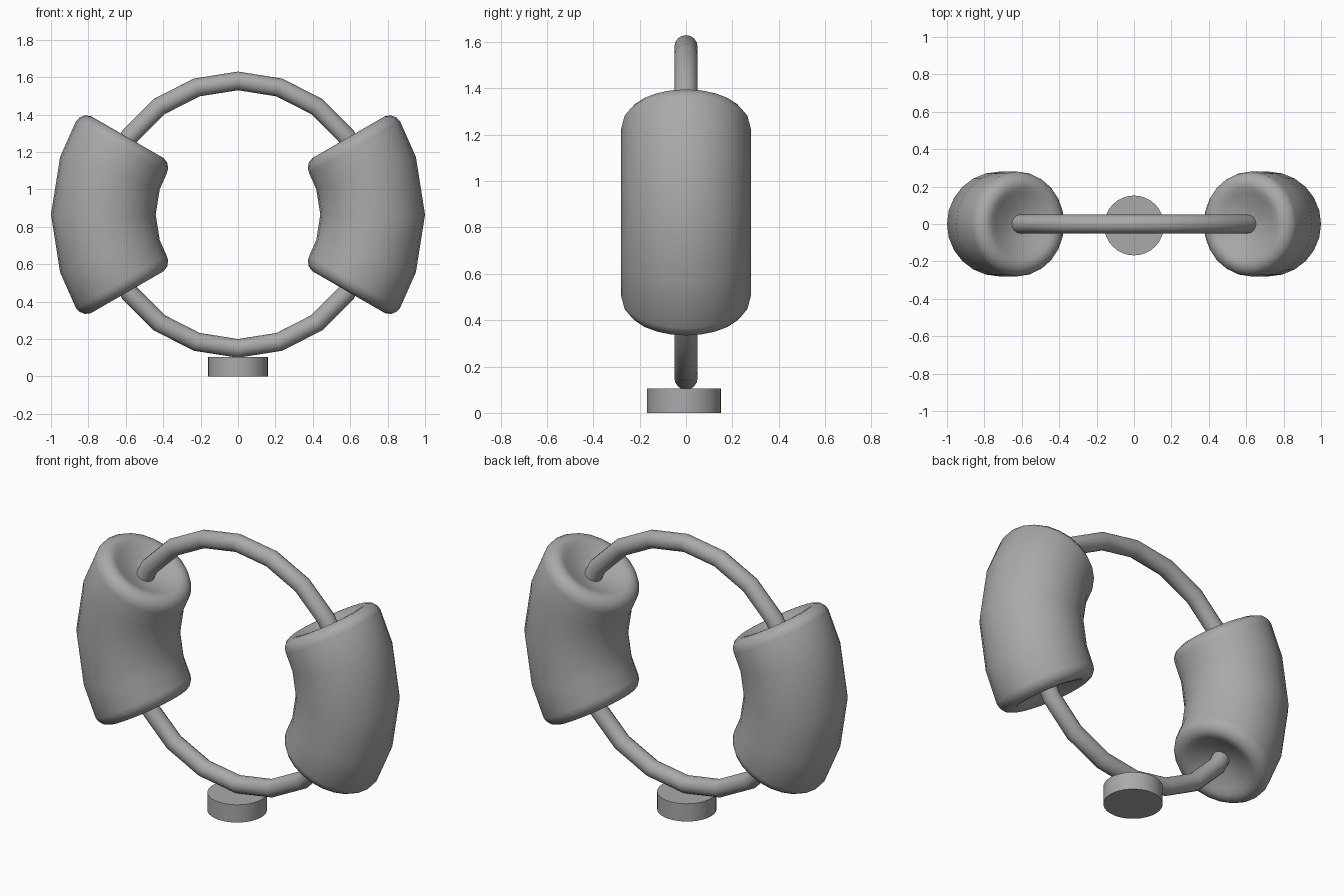
import bpy, bmesh, math
from mathutils import Vector

cube = bpy.data.objects.get("Cube")
if cube:
    bpy.data.objects.remove(cube)

RING_Z, RING_R = 0.865, 0.715

grey = bpy.data.materials.new("plain grey")
grey.use_nodes = True
colour = (0.4, 0.4, 0.4, 1)
grey.diffuse_color = colour
grey.node_tree.nodes["Principled BSDF"].inputs["Base Color"].default_value = colour


def finish(name, bm, angle):
    bmesh.ops.recalc_face_normals(bm, faces=bm.faces)
    mesh = bpy.data.meshes.new(name)
    bm.to_mesh(mesh)
    bm.free()
    mesh.materials.append(grey)
    obj = bpy.data.objects.new(name, mesh)
    bpy.context.collection.objects.link(obj)
    bpy.ops.object.select_all(action='DESELECT')
    obj.select_set(True)
    bpy.context.view_layer.objects.active = obj
    bpy.ops.object.shade_smooth_by_angle(angle=math.radians(angle))
    return obj


def section(bm, major, radius, degrees, slide, sides):
    """Circle of vertices around the ring path, slid along its tangent."""
    a = math.radians(degrees)
    out = Vector((math.cos(a), 0, math.sin(a)))
    along = Vector((-math.sin(a), 0, math.cos(a)))
    centre = Vector((0, 0, RING_Z)) + out * major + along * slide
    if radius == 0:
        return [bm.verts.new(centre)]
    turns = [2 * math.pi * i / sides for i in range(sides)]
    return [bm.verts.new(centre + radius * (out * math.cos(t) + Vector((0, math.sin(t), 0))))
            for t in turns]


def skin(bm, loops, closed=False):
    pairs = list(zip(loops, loops[1:]))
    if closed:
        pairs.append((loops[-1], loops[0]))
    for a, b in pairs:
        n = max(len(a), len(b))
        for i in range(n):
            j = (i + 1) % n
            if len(a) == 1:
                bm.faces.new((a[0], b[i], b[j]))
            elif len(b) == 1:
                bm.faces.new((a[i], a[j], b[0]))
            else:
                bm.faces.new((a[i], a[j], b[j], b[i]))


# Thin upright ring
bm = bmesh.new()
skin(bm, [section(bm, RING_R, 0.05, 18 * k, 0, 16) for k in range(20)], closed=True)
finish("ring", bm, 50)

# Fat curved grips with rounded rims and dished ends: (radius, slide)
END = [(0.28, 0), (0.274, 0.025), (0.255, 0.05), (0.225, 0.063),
       (0.195, 0.06), (0.165, 0.045), (0.08, 0.015), (0, 0)]
for name, turn in (("left_grip", 0), ("right_grip", 180)):
    bm = bmesh.new()
    stations = [(r, -30, -s) for r, s in reversed(END)]
    stations += [(0.28, a, 0) for a in (-18, 0, 18)]
    stations += [(r, 30, s) for r, s in END]
    skin(bm, [section(bm, 0.72, r, a + turn, s, 24) for r, a, s in stations])
    finish(name, bm, 60)

# Short round foot
bm = bmesh.new()
bmesh.ops.create_cone(bm, cap_ends=True, segments=32, radius1=0.16, radius2=0.16, depth=0.105)
bmesh.ops.translate(bm, verts=bm.verts, vec=(0, -0.008, 0.0525))
finish("foot", bm, 30)
